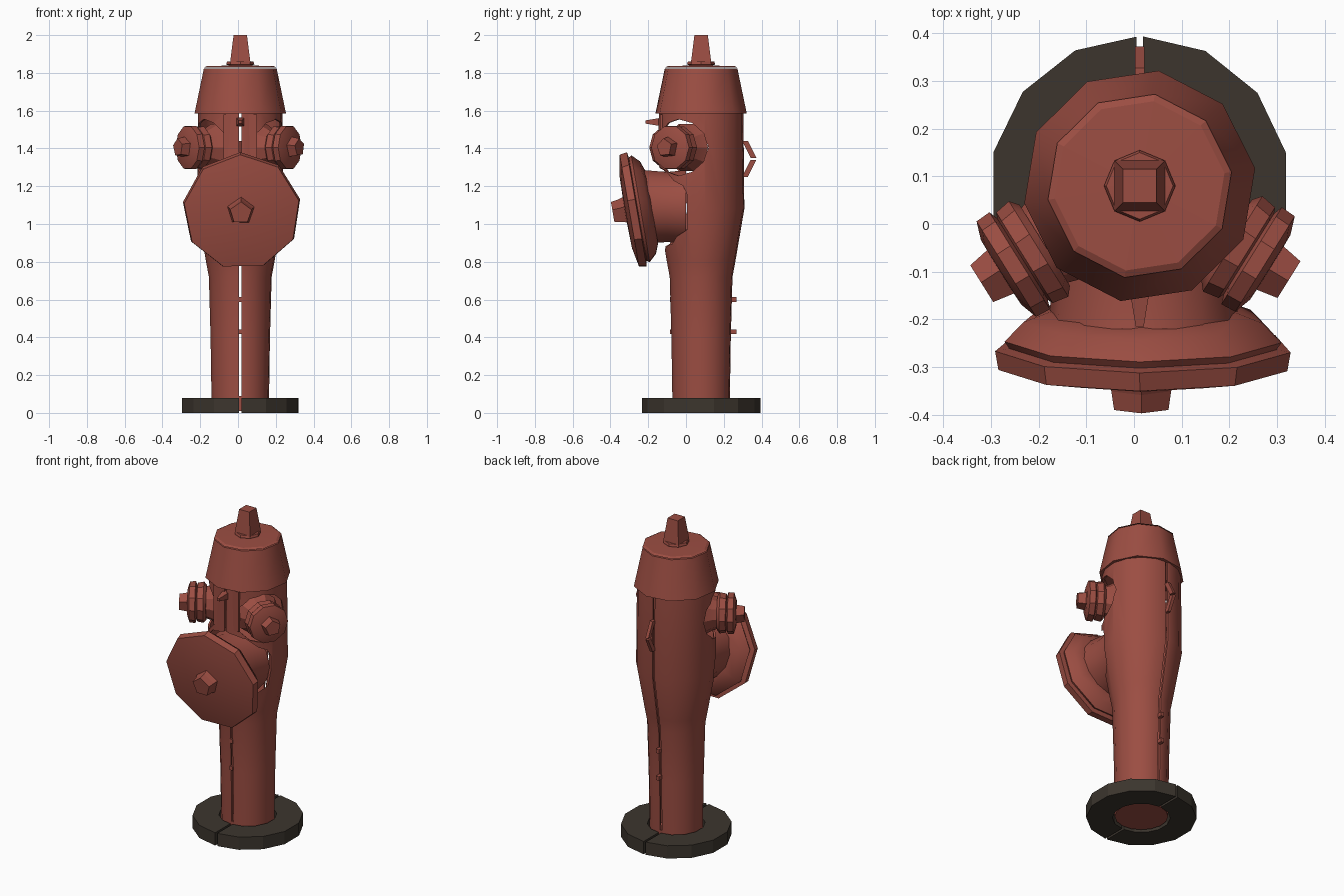
import bpy, bmesh, math
from mathutils import Vector

old = bpy.data.objects.get("Cube")
if old:
    bpy.data.objects.remove(old)


def material(name, rgb):
    m = bpy.data.materials.new(name)
    m.use_nodes = True
    m.diffuse_color = (*rgb, 1)
    m.node_tree.nodes["Principled BSDF"].inputs["Base Color"].default_value = (*rgb, 1)
    return m


RED = material("faded red paint", (0.33, 0.075, 0.055))
DARK = material("dark iron", (0.045, 0.036, 0.027))
AXIS = Vector((0.012, 0.08, 0))
UP = Vector((0, 0, 1))


def lathe(name, profile, sides, origin, direction=UP, mat=RED, turn=0.0, loop=False):
    """Revolve (radius, distance) points about an axis; loop closes a hollow section."""
    bm = bmesh.new()
    rot = Vector(direction).to_track_quat('Z', 'Y')
    rings = []
    for r, t in profile:
        n = 1 if r == 0 else sides
        angles = [turn + 2 * math.pi * i / sides for i in range(n)]
        rings.append([bm.verts.new(Vector(origin) + rot @ Vector(
            (r * math.cos(a), r * math.sin(a), t))) for a in angles])
    pairs = list(zip(rings, rings[1:]))
    if loop:
        pairs.append((rings[-1], rings[0]))
    for a, b in pairs:
        for i in range(sides):
            j = (i + 1) % sides
            quad = [a[i % len(a)], a[j % len(a)], b[j % len(b)], b[i % len(b)]]
            bm.faces.new(list(dict.fromkeys(quad)))
    bmesh.ops.recalc_face_normals(bm, faces=bm.faces)
    return finish(name, bm, mat)


def finish(name, bm, mat):
    mesh = bpy.data.meshes.new(name)
    bm.to_mesh(mesh)
    bm.free()
    mesh.materials.append(mat)
    ob = bpy.data.objects.new(name, mesh)
    bpy.context.collection.objects.link(ob)
    return ob


def box(name, size, centre, mat=RED):
    bm = bmesh.new()
    bmesh.ops.create_cube(bm, size=1)
    for v in bm.verts:
        v.co = Vector(a * b for a, b in zip(v.co, size)) + Vector(centre)
    return finish(name, bm, mat)


def rod(radius, start, end, origin, direction, mat=RED):
    """Plain closed cylinder used as a cutter."""
    return lathe("cutter", [(0, start), (radius, start), (radius, end), (0, end)],
                 12, origin, direction, mat)


def cut(ob, cutters):
    """Subtract the cutters, bake the result and remove them."""
    for c in cutters:
        c.hide_render = True
        mod = ob.modifiers.new("cut", 'BOOLEAN')
        mod.operation, mod.solver, mod.object = 'DIFFERENCE', 'EXACT', c
    graph = bpy.context.evaluated_depsgraph_get()
    mesh = bpy.data.meshes.new_from_object(ob.evaluated_get(graph))
    ob.modifiers.clear()
    ob.data = mesh
    for c in cutters:
        bpy.data.objects.remove(c)


def smooth(ob, angle=30):
    bpy.ops.object.select_all(action='DESELECT')
    ob.select_set(True)
    bpy.context.view_layer.objects.active = ob
    bpy.ops.object.shade_smooth_by_angle(angle=math.radians(angle))


# Split foot ring
base = lathe("base_ring", [(0.165, 0), (0.315, 0), (0.315, 0.08), (0.165, 0.08)],
             14, AXIS, mat=DARK, turn=0.22, loop=True)
cut(base, [box("cutter", (0.014, 2, 1), (0.012, 0, 0), DARK)])

# Hollow barrel with a front opening, two side openings and a seam
outer = [(0.152, 0.01), (0.158, 0.4), (0.167, 0.72), (0.182, 0.8),
         (0.23, 1.08), (0.225, 1.6)]
inner = [(r - 0.012, z) for r, z in reversed(outer[1:])]
body = lathe("barrel", [(0, 0.01)] + outer + inner + [(0.14, 0.03), (0, 0.03)],
             16, AXIS, turn=0.1)
front_centre = Vector((0.02, 0, 1.09))
cutters = [rod(0.225, -0.005, 0.4, front_centre, (0, -1, 0)),
           box("cutter", (0.014, 1, 1.5), (0.012, 0, 0.84))]
nozzle_axes = {"right": Vector((-0.85, -0.53, 0)), "left": Vector((0.85, -0.53, 0))}
nozzle_centre = AXIS + Vector((0, 0, 1.405))
for d in nozzle_axes.values():
    cutters.append(rod(0.15, 0.05, 0.5, nozzle_centre, d))
cut(body, cutters)
smooth(body)

# Bonnet, top plate and operating nut
bonnet = lathe("bonnet", [(0, 1.585), (0.245, 1.585), (0.195, 1.822), (0, 1.822)],
               10, AXIS, turn=0.15)
plate = lathe("bonnet_plate", [(0, 1.828), (0.195, 1.828), (0.18, 1.836), (0, 1.84)],
              10, AXIS, turn=0.15)
smooth(bonnet, 40)
lathe("top_flange", [(0, 1.835), (0.05, 1.835), (0.075, 1.845), (0.07, 1.86), (0, 1.862)],
      8, AXIS)
lathe("top_nut", [(0, 1.855), (0.076, 1.855), (0.05, 2), (0, 2)],
      4, AXIS, turn=math.pi / 4)

# Large front outlet: neck, tilted cover and nut
neck = lathe("front_outlet_neck",
             [(0, 0), (0.2, 0), (0.19, 0.1), (0.2, 0.22), (0, 0.22)],
             14, front_centre, (0, -1, 0))
tilt = Vector((0, -0.985, -0.17))
cover = lathe("front_outlet_cover",
              [(0, -0.02), (0.2, -0.02), (0.255, 0.0), (0.295, 0.04), (0.285, 0.055),
               (0.315, 0.06), (0.308, 0.1), (0.2, 0.12), (0, 0.125)],
              9, (0.02, -0.2, 1.08), tilt, turn=0.2)
smooth(neck)
smooth(cover, 35)
lathe("front_outlet_nut", [(0, 0.1), (0.08, 0.11), (0.066, 0.15), (0.06, 0.19), (0, 0.19)],
      5, (0.015, -0.2, 1.09), tilt, turn=0.3)

# Side nozzles: collar, capped ring and nut
for side, d in nozzle_axes.items():
    shift = 0 if side == "right" else -0.02
    origin = nozzle_centre + d * shift
    collar = lathe(side + "_nozzle_collar",
                   [(0, 0.15), (0.13, 0.16), (0.1, 0.21), (0.085, 0.26), (0, 0.26)],
                   10, origin, d)
    cap = lathe(side + "_nozzle_cap",
                [(0, 0.235), (0.1, 0.235), (0.118, 0.25), (0.112, 0.285), (0.1, 0.29),
                 (0.12, 0.297), (0.118, 0.33), (0.08, 0.343), (0, 0.345)],
                10, origin, d)
    smooth(collar)
    smooth(cap, 35)
    lathe(side + "_nozzle_nut", [(0, 0.33), (0.058, 0.335), (0.048, 0.39), (0, 0.39)],
          5, origin, d, turn=0.4)

# Front panel web, front lug, rear lug and seam clips
for side in (-1, 1):
    web = box("front_panel_web", (0.075, 0.015, 0.25),
              (0.012 + side * 0.05, -0.13, 1.455))
    web.data.transform(web.matrix_world)
lathe("front_lug", [(0, 0), (0.035, 0), (0.012, 0.1), (0, 0.1)],
      4, (0.012, -0.115, 1.54), (0, -1, 0), turn=math.pi / 4)
for name, z, tip in (("upper_rear_lug", 1.395, 0), ("lower_rear_lug", 1.295, 0)):
    lug = box(name, (0.02, 0.03, 0.09), (0, 0, 0))
    sign = 1 if z > 1.34 else -1
    for v in lug.data.vertices:
        v.co.y += -sign * 0.5 * v.co.z
    lug.location = (0.012, 0.335, z)
for z in (0.43, 0.6):
    box("rear_seam_clip", (0.022, 0.035, 0.025), (0.012, 0.25, z))
    box("front_seam_clip", (0.022, 0.02, 0.025), (0.012, -0.075, z))
